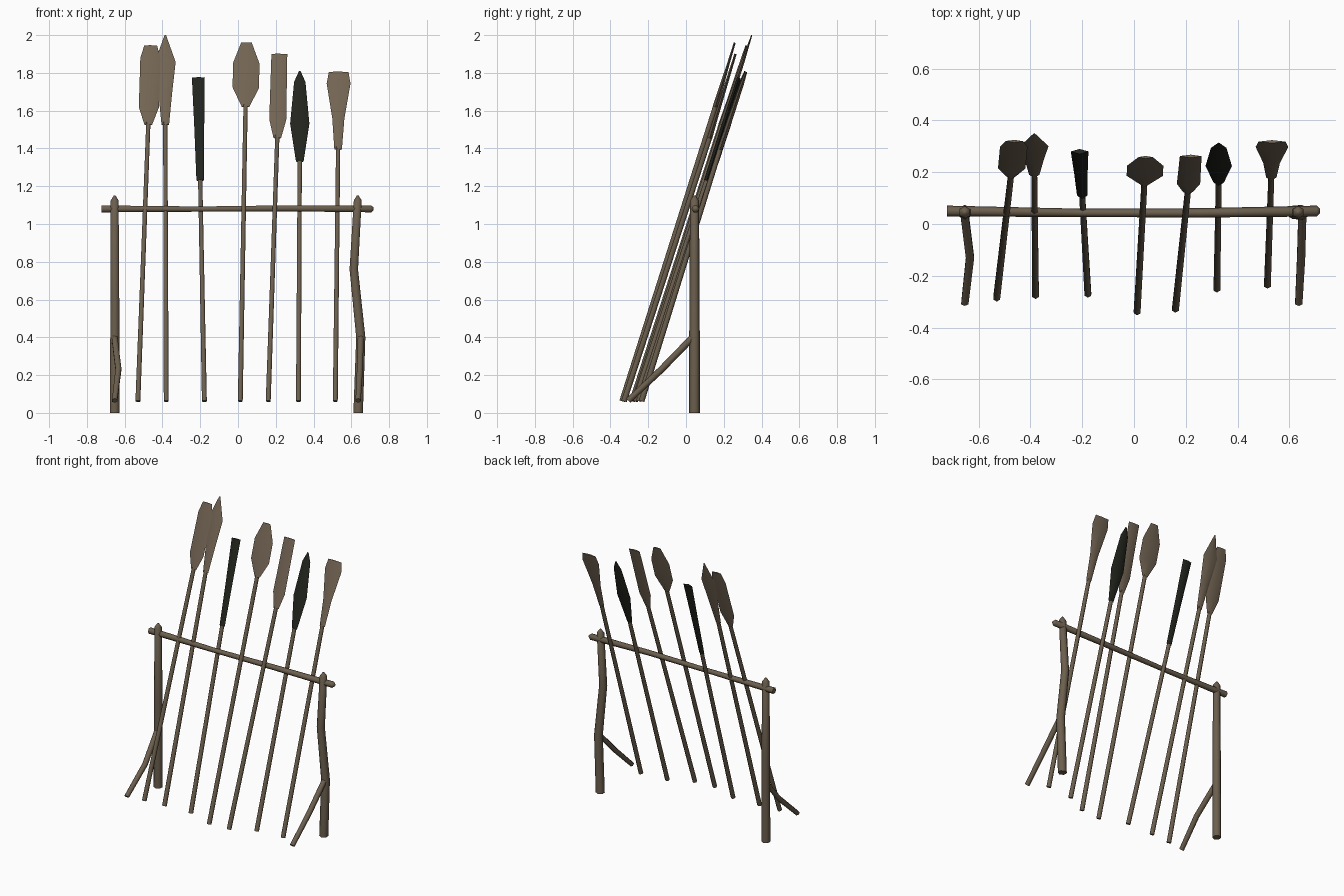
import bpy, bmesh, math
from mathutils import Vector


def material(name, rgb):
    m = bpy.data.materials.new(name)
    m.diffuse_color = (*rgb, 1)
    return m


WOOD = material("weathered_wood", (0.150, 0.116, 0.076))
BLADE = material("carved_wood", (0.172, 0.130, 0.088))
DARK = material("dark_stone", (0.016, 0.018, 0.012))


def loft(name, rings, mat, angle):
    """Skin a list of point rings, cap both ends."""
    bm = bmesh.new()
    vr = [[bm.verts.new(p) for p in ring] for ring in rings]
    n = len(vr[0])
    for a, b in zip(vr, vr[1:]):
        for i in range(n):
            j = (i + 1) % n
            bm.faces.new((a[i], a[j], b[j], b[i]))
    bm.faces.new(vr[0][::-1])
    bm.faces.new(vr[-1])
    bmesh.ops.recalc_face_normals(bm, faces=bm.faces)
    me = bpy.data.meshes.new(name)
    bm.to_mesh(me)
    bm.free()
    me.materials.append(mat)
    ob = bpy.data.objects.new(name, me)
    bpy.context.collection.objects.link(ob)
    bpy.context.view_layer.objects.active = ob
    ob.select_set(True)
    bpy.ops.object.shade_smooth_by_angle(angle=math.radians(angle))
    ob.select_set(False)


def pole(name, path, sides=6, mat=WOOD):
    """Bent pole through (x, y, z, radius) stations."""
    pts = [Vector(p[:3]) for p in path]
    axis = (pts[-1] - pts[0]).normalized()
    u = Vector((0, 1, 0))
    u = (u - axis * u.dot(axis)).normalized()
    v = axis.cross(u)
    turns = [2 * math.pi * i / sides for i in range(sides)]
    loft(name, [[c + p[3] * (u * math.cos(t) + v * math.sin(t)) for t in turns]
                for c, p in zip(pts, path)], mat, 62)


def blade(name, base, tip, outline, mat):
    """Thin ridged head; outline = (fraction, half width, half thickness)."""
    base, tip = Vector(base), Vector(tip)
    axis = (tip - base).normalized()
    side = Vector((1, 0, 0))
    side = (side - axis * side.dot(axis)).normalized()
    out = axis.cross(side)
    rings = []
    for f, w, t in outline:
        c = base.lerp(tip, f)
        rings.append([c + side * w, c + out * t, c - side * w, c - out * t])
    loft(name, rings, mat, 75)


# Upright posts with blunt pointed tops
pole("left_post", [(-0.653, 0.045, 0, 0.029), (-0.652, 0.045, 0.6, 0.027),
                   (-0.653, 0.045, 1.125, 0.024), (-0.653, 0.045, 1.15, 0.006)])
pole("right_post", [(0.636, 0.045, 0, 0.029), (0.65, 0.045, 0.4, 0.028),
                    (0.613, 0.045, 0.76, 0.026), (0.634, 0.045, 1.125, 0.024),
                    (0.634, 0.045, 1.15, 0.006)])

# Cross rail
pole("cross_rail", [(-0.722, 0.05, 1.08, 0.021), (-0.2, 0.043, 1.079, 0.016),
                    (0.25, 0.043, 1.083, 0.018), (0.705, 0.05, 1.08, 0.021),
                    (0.718, 0.05, 1.08, 0.009)])

# Front braces
pole("left_brace", [(-0.655, 0.045, 0.41, 0.018), (-0.633, -0.13, 0.23, 0.018),
                    (-0.653, -0.305, 0.065, 0.016)])
pole("right_brace", [(0.65, 0.045, 0.41, 0.018), (0.645, -0.13, 0.23, 0.018),
                     (0.636, -0.305, 0.065, 0.016)])

# Leaning shafts with heads: foot (x, y), head base, head tip, outline, material
SPEARS = [
    ("oval_paddle", (-0.53, -0.285), (-0.475, 0.185, 1.525), (-0.462, 0.32, 1.945),
     [(0, 0.02, 0.014), (0.22, 0.053, 0.011), (0.84, 0.053, 0.007), (1, 0.034, 0.005)], BLADE),
    ("long_spear", (-0.38, -0.275), (-0.385, 0.19, 1.525), (-0.385, 0.348, 2.0),
     [(0, 0.02, 0.014), (0.35, 0.036, 0.012), (0.7, 0.055, 0.009), (1, 0.004, 0.003)], BLADE),
    ("dark_club", (-0.178, -0.27), (-0.2, 0.11, 1.23), (-0.21, 0.28, 1.775),
     [(0, 0.02, 0.015), (0.5, 0.026, 0.014), (1, 0.034, 0.010)], DARK),
    ("wide_paddle", (0.012, -0.338), (0.04, 0.155, 1.62), (0.045, 0.258, 1.96),
     [(0, 0.02, 0.014), (0.3, 0.07, 0.011), (0.68, 0.07, 0.007), (1, 0.028, 0.005)], BLADE),
    ("square_paddle", (0.16, -0.328), (0.208, 0.125, 1.455), (0.219, 0.262, 1.9),
     [(0, 0.02, 0.014), (0.22, 0.045, 0.011), (1, 0.042, 0.006)], BLADE),
    ("dark_spear", (0.32, -0.25), (0.327, 0.16, 1.33), (0.327, 0.312, 1.81),
     [(0, 0.02, 0.014), (0.42, 0.051, 0.016), (0.88, 0.030, 0.010), (1, 0.004, 0.003)], DARK),
    ("flared_paddle", (0.515, -0.235), (0.53, 0.18, 1.395), (0.533, 0.318, 1.805),
     [(0, 0.02, 0.014), (0.4, 0.032, 0.013), (0.85, 0.063, 0.010), (1, 0.052, 0.006)], BLADE),
]
for name, foot, base, tip, outline, mat in SPEARS:
    start, end = Vector((*foot, 0.062)), Vector(base)
    mid = start.lerp(end, 0.45)
    end = end.lerp(Vector(tip), 0.03)
    pole(name + "_shaft", [(*start, 0.015), (*mid, 0.014), (*end, 0.013)])
    blade(name + "_head", base, tip, outline, mat)
